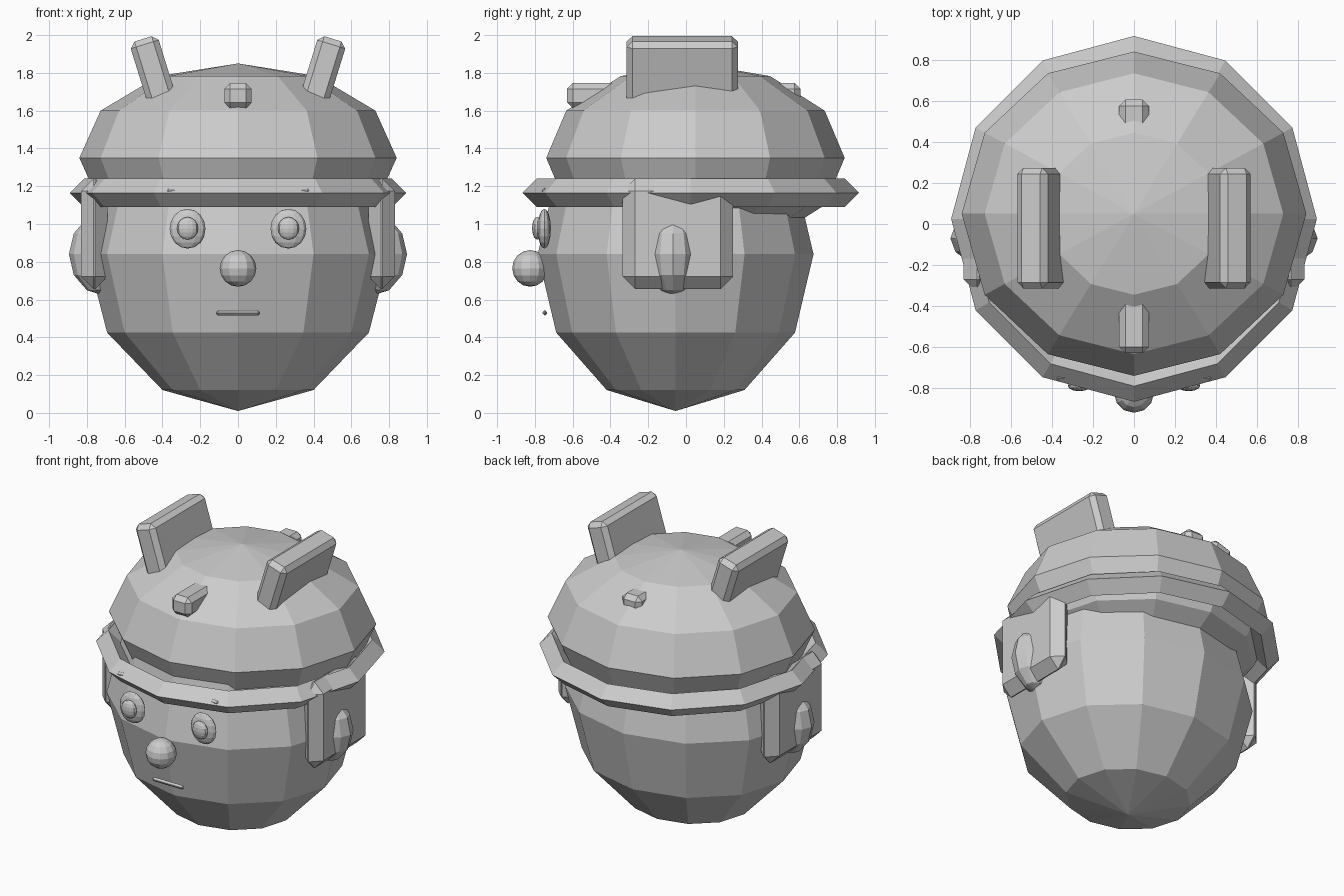
import bpy, bmesh
from math import pi, cos, sin
from mathutils import Matrix, Vector

if "Cube" in bpy.data.objects:
    bpy.data.objects.remove(bpy.data.objects["Cube"])


def finish(bm, name):
    bmesh.ops.recalc_face_normals(bm, faces=bm.faces)
    mesh = bpy.data.meshes.new(name)
    bm.to_mesh(mesh)
    bm.free()
    ob = bpy.data.objects.new(name, mesh)
    bpy.context.collection.objects.link(ob)
    return ob


def ball(name, loc, radii, segments=12, rings=6):
    bm = bmesh.new()
    bmesh.ops.create_uvsphere(bm, u_segments=segments, v_segments=rings, radius=1)
    bm.transform(Matrix.Translation(loc) @ Matrix.Diagonal((*radii, 1)))
    return finish(bm, name)


def block(name, loc, size, bevel, tilt=0):
    # box with single-segment chamfers, tilted about the y axis
    bm = bmesh.new()
    bmesh.ops.create_cube(bm, size=1, matrix=Matrix.Diagonal((*size, 1)))
    bmesh.ops.bevel(bm, geom=bm.edges[:], offset=bevel, segments=1,
                    profile=0.5, affect='EDGES')
    bm.transform(Matrix.Translation(loc) @ Matrix.Rotation(tilt, 4, 'Y'))
    return finish(bm, name)


def ring(name, loc, major, minor, segments=12, sides=4):
    bm = bmesh.new()
    c = Vector(loc)
    loops = []
    for i in range(segments):
        a = 2 * pi * i / segments
        loop = []
        for j in range(sides):
            b = 2 * pi * j / sides
            r = major + minor * cos(b)
            loop.append(bm.verts.new(c + Vector((r * cos(a), r * sin(a), minor * sin(b)))))
        loops.append(loop)
    for i in range(segments):
        p, q = loops[i], loops[(i + 1) % segments]
        for j in range(sides):
            k = (j + 1) % sides
            bm.faces.new((p[j], q[j], q[k], p[k]))
    return finish(bm, name)


# Head and face
ball("head", (0, -0.055, 0.84), (0.80, 0.73, 0.83))
ball("nose", (0, -0.825, 0.765), (0.097, 0.095, 0.097), 12, 8)
block("mouth", (0, -0.747, 0.53), (0.235, 0.024, 0.028), 0.011)

# Helmet dome, brim and the bar running front to back through the dome
ball("helmet", (0, 0.05, 1.35), (0.84, 0.79, 0.50))
ring("helmet_brim", (0, 0.025, 1.165), 0.815, 0.076)
block("helmet_bar", (0, -0.012, 1.68), (0.145, 1.235, 0.132), 0.03)

# Mirrored parts
for s, side in ((-1, "left"), (1, "right")):
    ball("eye_" + side, (s * 0.267, -0.75, 0.975), (0.095, 0.035, 0.105), 12, 8)
    ball("pupil_" + side, (s * 0.267, -0.787, 0.977), (0.056, 0.028, 0.06), 12, 8)
    block("eyebrow_" + side, (s * 0.28, -0.75, 1.18), (0.2, 0.024, 0.028), 0.011, s * 0.05)
    block("ear_guard_" + side, (s * 0.76, -0.043, 0.948), (0.14, 0.585, 0.585), 0.066)
    ball("ear_knob_" + side, (s * 0.705, -0.07, 0.84), (0.19, 0.134, 0.22))
    block("helmet_fin_" + side, (s * 0.436, -0.02, 1.765), (0.155, 0.588, 0.45), 0.03, s * 0.30)
